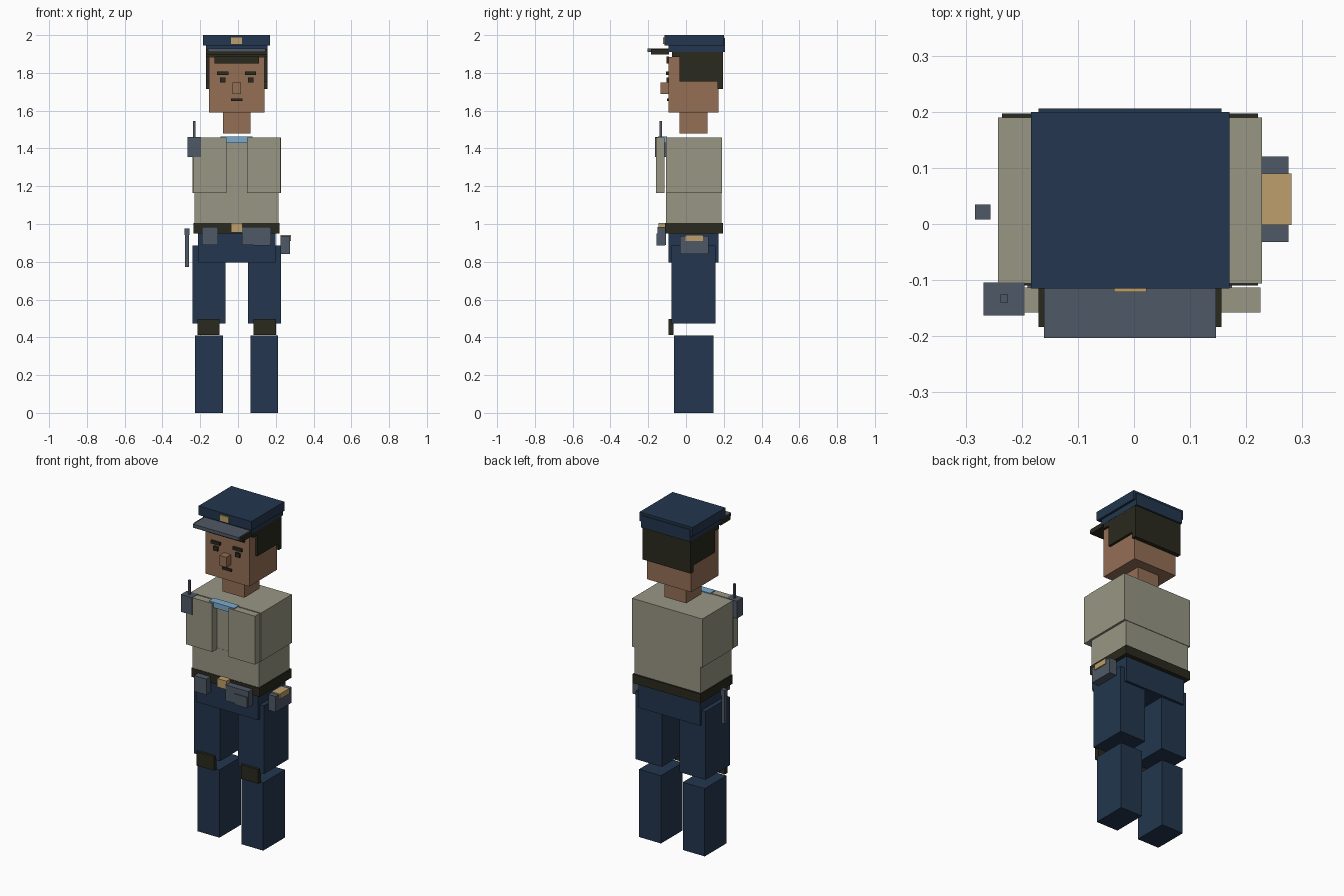
import bpy

default = bpy.data.objects.get("Cube")
if default:
    bpy.data.objects.remove(default, do_unlink=True)


def material(name, hex_code):
    """Flat material from an sRGB hex code, stored as linear values."""
    def linear(c):
        return c / 12.92 if c <= 0.04045 else ((c + 0.055) / 1.055) ** 2.4
    rgb = [linear(b / 255) for b in bytes.fromhex(hex_code)]
    mat = bpy.data.materials.new(name)
    mat.use_nodes = True
    mat.diffuse_color = (*rgb, 1)
    bsdf = mat.node_tree.nodes["Principled BSDF"]
    bsdf.inputs["Base Color"].default_value = (*rgb, 1)
    bsdf.inputs["Roughness"].default_value = 0.8
    return mat


navy = material("navy cloth", "23364e")
khaki = material("khaki vest", "989684")
dark = material("dark brown", "2a291e")
skin = material("skin", "946f55")
tan = material("tan brass", "bd9f6b")
grey = material("slate grey", "4f5966")
blue = material("light blue shirt", "7aaccf")

MID = -0.007  # body centre line


def box(name, mat, x, y, z):
    """Box spanning the given (low, high) ranges."""
    bpy.ops.mesh.primitive_cube_add(size=1)
    ob = bpy.context.object
    ob.name = name
    ob.location = [(a + b) / 2 for a, b in (x, y, z)]
    ob.scale = [b - a for a, b in (x, y, z)]
    ob.data.materials.append(mat)
    return ob


def centred(name, mat, half, y, z):
    return box(name, mat, (MID - half, MID + half), y, z)


def pair(name, mat, near, far, y, z):
    """Left and right boxes, near and far measured from the centre line."""
    box("left_" + name, mat, (MID + near, MID + far), y, z)
    box("right_" + name, mat, (MID - far, MID - near), y, z)


# Legs and hips
pair("shin", navy, 0.073, 0.22, (-0.063, 0.145), (0, 0.41))
pair("thigh", navy, 0.059, 0.234, (-0.076, 0.157), (0.472, 0.885))
pair("knee_pad", dark, 0.09, 0.207, (-0.092, -0.066), (0.412, 0.497))
centred("hips", navy, 0.206, (-0.092, 0.172), (0.797, 0.955))

# Torso, vest and collar
centred("shirt_body", khaki, 0.222, (-0.107, 0.187), (0.99, 1.17))
centred("vest", khaki, 0.235, (-0.106, 0.19), (1.165, 1.458))
pair("vest_panel", khaki, 0.055, 0.232, (-0.158, -0.113), (1.165, 1.458))
centred("shirt_collar", blue, 0.085, (-0.148, -0.1), (1.43, 1.463))

# Shoulder radio
box("radio", grey, (-0.268, -0.195), (-0.163, -0.104), (1.355, 1.46))
box("radio_antenna", grey, (-0.238, -0.225), (-0.14, -0.126), (1.45, 1.545))

# Belt and equipment
centred("belt", dark, 0.228, (-0.11, 0.197), (0.95, 1.004))
centred("buckle", tan, 0.031, (-0.145, -0.105), (0.955, 1.006))
box("right_pouch", grey, (-0.19, -0.107), (-0.15, -0.105), (0.89, 0.985))
box("left_pouch", grey, (0.02, 0.175), (-0.15, -0.105), (0.89, 0.985))
box("left_pouch_pocket", grey, (0.085, 0.168), (-0.155, -0.11), (0.885, 0.95))
box("holster", grey, (0.225, 0.275), (-0.032, 0.12), (0.842, 0.937))
box("holster_flap", tan, (0.225, 0.281), (-0.002, 0.09), (0.91, 0.942))
box("baton", grey, (-0.28, -0.26), (0.01, 0.033), (0.772, 0.95))
box("baton_grip", grey, (-0.283, -0.256), (0.008, 0.035), (0.942, 0.977))

# Head and face
centred("neck", skin, 0.073, (-0.034, 0.113), (1.48, 1.595))
centred("head", skin, 0.147, (-0.092, 0.172), (1.59, 1.885))
centred("nose", skin, 0.023, (-0.135, -0.09), (1.688, 1.75))
centred("mouth", dark, 0.031, (-0.1, -0.09), (1.65, 1.665))
pair("eyebrow", dark, 0.043, 0.103, (-0.105, -0.09), (1.79, 1.807))
pair("eye", dark, 0.06, 0.089, (-0.102, -0.09), (1.75, 1.776))

# Hair
centred("hair_top", dark, 0.162, (-0.075, 0.19), (1.883, 1.912))
centred("hair_fringe", dark, 0.118, (-0.102, -0.09), (1.85, 1.888))
centred("hair_back", dark, 0.162, (0.168, 0.196), (1.715, 1.912))
pair("hair_side", dark, 0.145, 0.162, (-0.034, 0.19), (1.755, 1.912))

# Cap
centred("cap_band", navy, 0.163, (-0.092, 0.206), (1.911, 1.985))
centred("cap_crown", navy, 0.177, (-0.115, 0.2), (1.945, 2.0))
centred("cap_visor", grey, 0.153, (-0.203, -0.09), (1.91, 1.93))
centred("cap_visor_underside", dark, 0.163, (-0.184, -0.09), (1.898, 1.926))
centred("cap_badge", tan, 0.029, (-0.121, -0.112), (1.952, 1.988))
